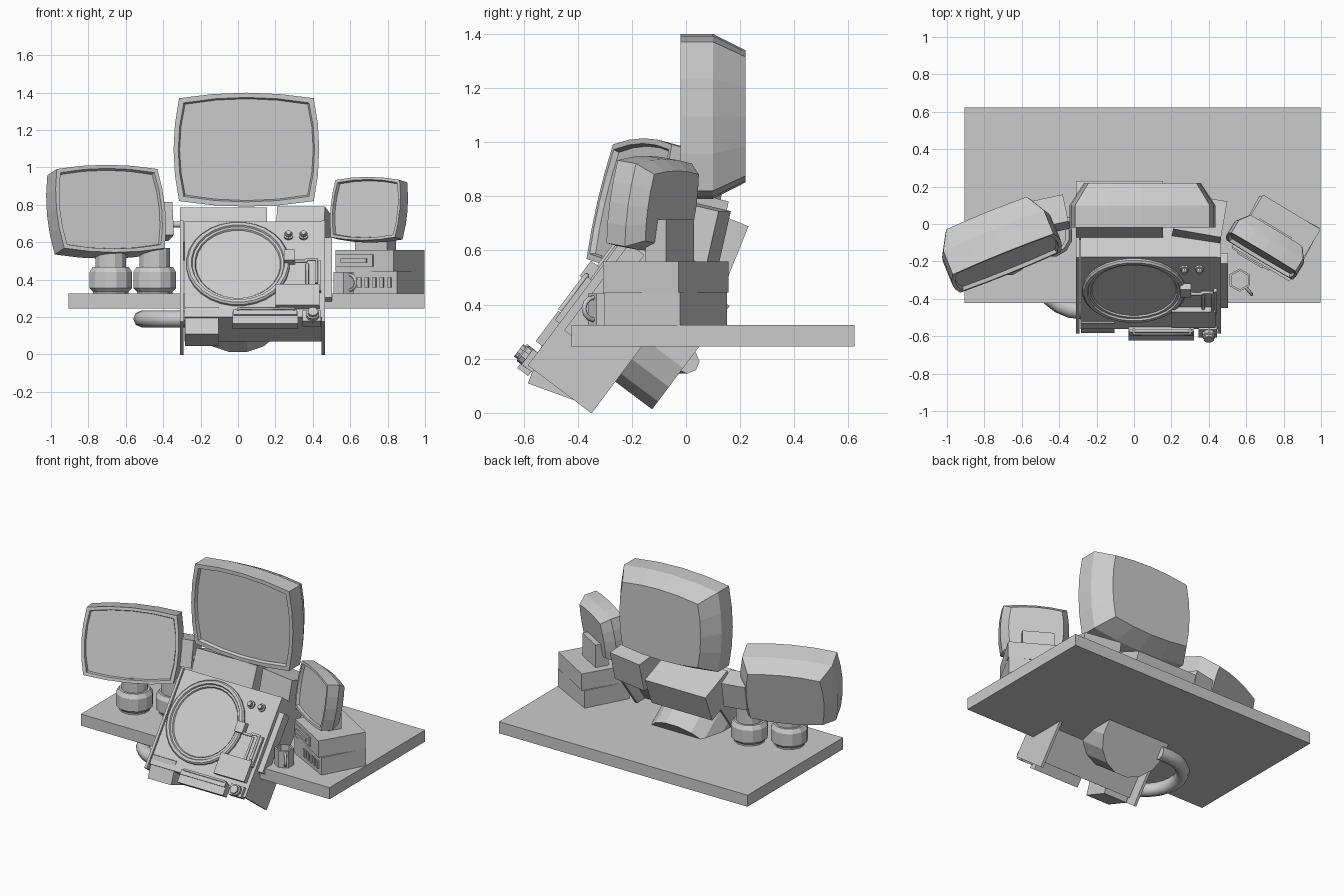
import bpy, bmesh
from math import radians, sin, cos, pi
from mathutils import Matrix, Vector

if "Cube" in bpy.data.objects:
    bpy.data.objects.remove(bpy.data.objects["Cube"])

I = Matrix.Identity(4)


def frame(loc, yaw=0, tilt=0):
    """Placement matrix: lean back by tilt, then turn by yaw (degrees)."""
    return (Matrix.Translation(loc) @ Matrix.Rotation(radians(yaw), 4, 'Z')
            @ Matrix.Rotation(radians(-tilt), 4, 'X'))


def finish(name, bm, mat):
    bmesh.ops.recalc_face_normals(bm, faces=bm.faces)
    me = bpy.data.meshes.new(name)
    bm.to_mesh(me)
    bm.free()
    ob = bpy.data.objects.new(name, me)
    ob.matrix_world = mat
    bpy.context.collection.objects.link(ob)
    return ob


def box(name, size, loc=(0, 0, 0), mat=I):
    bm = bmesh.new()
    bmesh.ops.create_cube(bm, size=1)
    bmesh.ops.scale(bm, vec=size, verts=bm.verts)
    bmesh.ops.translate(bm, vec=loc, verts=bm.verts)
    return finish(name, bm, mat)


def loft(name, rings, mat=I):
    """Bridge a series of equal point rings and cap both ends."""
    bm = bmesh.new()
    loops = [[bm.verts.new(p) for p in r] for r in rings]
    n = len(loops[0])
    for a, b in zip(loops, loops[1:]):
        for i in range(n):
            j = (i + 1) % n
            bm.faces.new((a[i], a[j], b[j], b[i]))
    bm.faces.new(loops[0])
    bm.faces.new(loops[-1])
    return finish(name, bm, mat)


def lathe(name, profile, n, mat=I):
    return loft(name, [[(r * cos(2 * pi * (i + .5) / n), r * sin(2 * pi * (i + .5) / n), z)
                        for i in range(n)] for r, z in profile], mat)


def tube(name, pts, r, mat=I, res=1):
    cu = bpy.data.curves.new(name, 'CURVE')
    cu.dimensions = '3D'
    cu.bevel_depth = r
    cu.bevel_resolution = res
    cu.use_fill_caps = True
    sp = cu.splines.new('POLY')
    sp.points.add(len(pts) - 1)
    for p, c in zip(sp.points, pts):
        p.co = (*c, 1)
    ob = bpy.data.objects.new(name, cu)
    ob.matrix_world = mat
    bpy.context.collection.objects.link(ob)
    bpy.ops.object.select_all(action='DESELECT')
    ob.select_set(True)
    bpy.context.view_layer.objects.active = ob
    bpy.ops.object.convert(target='MESH')
    return ob


def monitor(name, hw, hh, d1, d2, mat, seg=4):
    """Bulged tube monitor; the origin is the centre of the front face."""
    def ring(y, s=1.0, inset=0.0):
        w, h, b = hw * s - inset, hh * s - inset, .03 * s * hh / .28
        pts = []
        for cx, cz, dx, dz in ((-1, -1, 1, 0), (1, -1, 0, 1), (1, 1, -1, 0), (-1, 1, 0, -1)):
            for k in range(seg):
                t = k / seg
                bul = b * 4 * t * (1 - t)
                pts.append((cx * w + dx * 2 * w * t + dz * bul, y,
                            cz * h + dz * 2 * h * t - dx * bul))
        return pts
    k = hh / .28 * .03
    return loft(name, [ring(.02, 1, k * 1.1), ring(0, 1, k * .85), ring(0),
                       ring(d1), ring(d2, .8)], mat)


# Table top
box("table_top", (1.905, 1.045, .08), (.045, .1, .285))

# Three monitors
monitor("main_monitor", .36, .275, .12, .24, frame((.045, -.02, 1.095)))
monitor("left_monitor", .29, .218, .14, .255, frame((-.68, -.21, .78), 22, 14))
monitor("right_monitor", .2, .155, .08, .14, frame((.68, -.17, .78), -31, 9))

# Two jars carrying the left monitor
for i, (x, y) in enumerate(((-.68, -.16), (-.445, -.06))):
    lathe(f"jar_{i + 1}", [(.098, .325), (.098, .335), (.118, .355), (.118, .44), (.1, .468),
                           (.085, .468), (.085, .57)], 12, frame((x, y, 0)))

# Stacked drawers and neck under the right monitor
low = frame((.76, -.075, 0), -28)
up = frame((.76, -.075, 0), -31)
box("lower_unit", (.37, .315, .12), (0, 0, .385), low)
box("upper_unit", (.36, .325, .115), (0, 0, .502), up)
box("monitor_neck", (.2, .09, .16), (0, 0, .635), frame((.735, -.06, 0), -31))
for i in range(5):
    box(f"vent_{i + 1}", (.022, .012, .055), (-.04 + i * .045, -.16, .385), low)
box("slot_frame", (.23, .012, .066), (-.06, -.164, .502), up)
box("slot_bar", (.16, .012, .022), (-.06, -.172, .502), up)

# Six-sided cup with handle
lathe("cup", [(.062, .325), (.062, .44), (.05, .44), (.05, .34)], 6, frame((.565, -.3, 0)))
tube("cup_handle", [(.05 + .05 * sin(t * pi / 6), 0, .385 + .042 * cos(t * pi / 6))
                    for t in range(7)], .009, frame((.565, -.3, 0), -50))

# Tilted console: local -y is the outward face direction, origin at the dial centre
C = frame((0, -.35, .48), 0, 36.9)
face = C @ Matrix.Rotation(pi / 2, 4, 'X')          # local z points out of the panel
box("console_body", (.74, .22, .64), (.085, .11, -.03), C)
for n, x in (("left", -.3), ("right", .455)):
    box(f"{n}_side_plate", (.018, .295, .675), (x, .143, -.047), C)
box("side_strip", (.04, .07, .4), (.483, .06, .0), C)
lathe("round_screen", [(.277, -.01), (.277, .012), (.268, .022), (.25, .022), (.245, .012),
                       (.232, .012), (.226, -.0), (.226, .004)], 28, face)
lathe("picture_tube", [(.243, -.46), (.243, -.1)], 16, face)
for i, x in enumerate((.27, .35)):
    k = face @ Matrix.Translation((x, .19, 0))
    lathe(f"knob_{i + 1}", [(.026, 0), (.026, .012), (.018, .014), (.014, .035)], 10, k)

# Pick-up arm and its block
box("arm_head", (.06, .04, .07), (.275, -.03, .03), C)
tube("arm", [(.3, -.03, .0), (.36, -.03, .0), (.37, -.03, .012), (.42, -.03, .012),
             (.42, -.03, -.15)], .01, C)
tube("arm_rail", [(.37, -.012, -.005), (.37, -.012, -.17)], .009, C)
box("arm_post", (.02, .03, .2), (.435, -.01, -.09), C)
box("arm_block", (.235, .04, .14), (.318, -.015, -.225), C)

# Drawer, handle and turning plug along the lower edge
box("drawer", (.35, .05, .08), (.145, -.005, -.375), C)
box("drawer_face", (.34, .02, .035), (.145, -.03, -.345), C)
tube("drawer_handle", [(.0, -.02, -.33), (.0, -.05, -.33), (.3, -.05, -.33), (.3, -.02, -.33)],
     .008, C)
box("plug_base", (.1, .05, .07), (.395, .0, -.36), C)
lathe("plug", [(.036, 0), (.036, .045), (.028, .05), (.028, .065)], 10,
      face @ Matrix.Translation((.4, -.36, 0)))
box("lower_left_box", (.18, .185, .155), (-.193, 0, 0), frame((0, -.47, .15), 0, 20))

# Boxes behind the console
box("rear_box", (.465, .26, .2), (0, 0, 0), frame((-.078, .073, .645), 0, 22))
box("rear_right_box", (.26, .2, .2), (0, 0, 0), frame((.35, .025, .67), -10, 13))
box("rear_left_box", (.16, .15, .18), (0, 0, 0), frame((-.44, .05, .71), 12, 13))
tube("link_rod", [(-.38, .02, .695), (-.24, .02, .695)], .018)

# Hose curling out of the console below the table
tube("hose", [(-.2, -.465, .19)] + [(-.28 - .235 * sin(t * pi / 12), -.23 - .235 * cos(t * pi / 12), .19)
                                   for t in range(13)] + [(-.2, .005, .19)], .045, I, 2)
